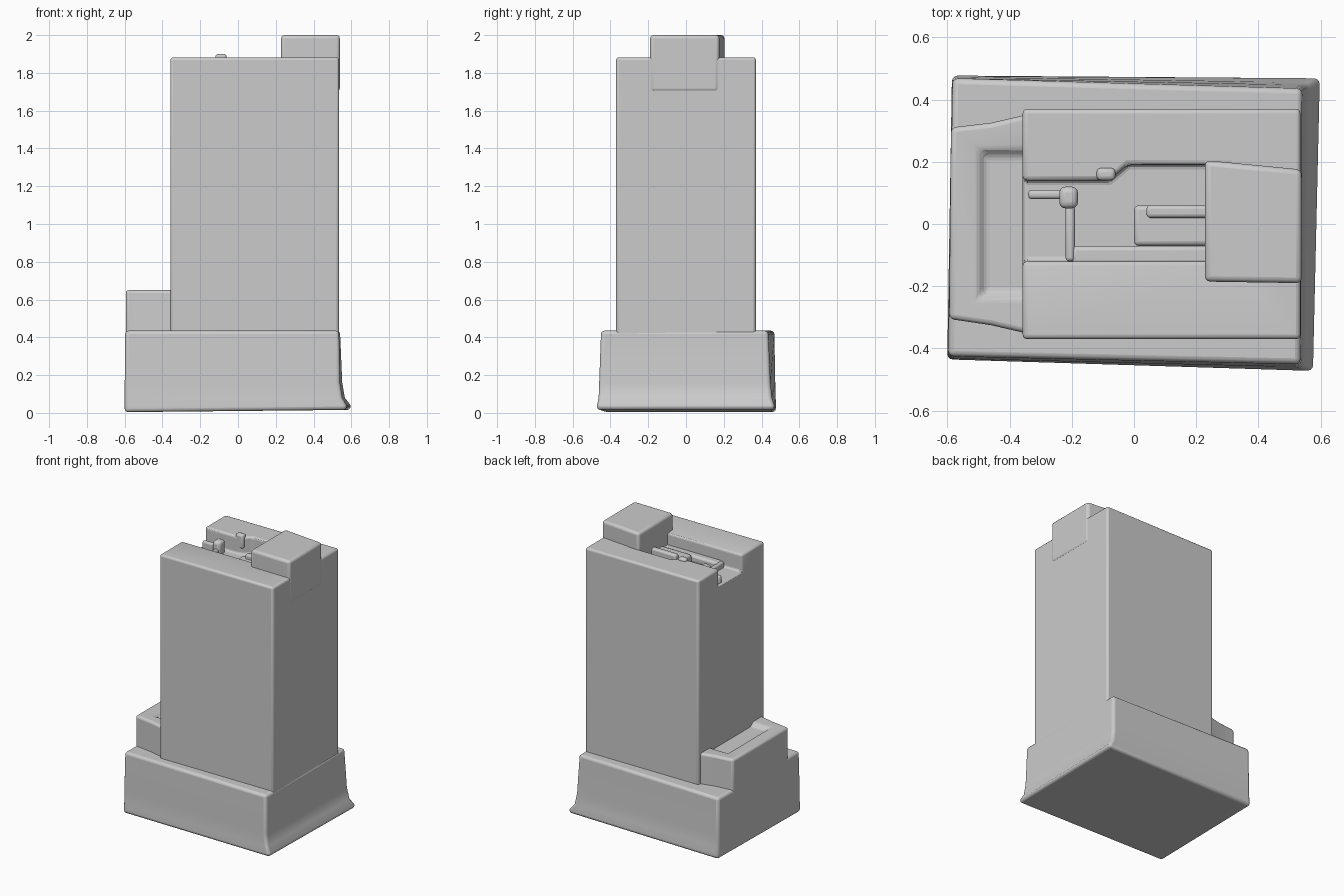
import bpy
import bmesh
import math

if "Cube" in bpy.data.objects:
    bpy.data.objects.remove(bpy.data.objects["Cube"], do_unlink=True)

grey = bpy.data.materials.new("plain grey")
grey.use_nodes = True
GREY = (0.6, 0.6, 0.6, 1)
grey.diffuse_color = GREY
grey.node_tree.nodes["Principled BSDF"].inputs["Base Color"].default_value = GREY


def loft(name, rings, bevel=0.015, cutters=()):
    """Solid through rings of equal length, cut and then rounded."""
    bm = bmesh.new()
    loops = [[bm.verts.new(p) for p in ring] for ring in rings]
    n = len(loops[0])
    bm.faces.new(loops[0][::-1])
    bm.faces.new(loops[-1])
    for low, high in zip(loops, loops[1:]):
        for i in range(n):
            j = (i + 1) % n
            bm.faces.new((low[i], low[j], high[j], high[i]))
    bmesh.ops.recalc_face_normals(bm, faces=bm.faces)
    mesh = bpy.data.meshes.new(name)
    bm.to_mesh(mesh)
    bm.free()
    mesh.materials.append(grey)
    obj = bpy.data.objects.new(name, mesh)
    bpy.context.collection.objects.link(obj)
    for cutter in cutters:
        cut = obj.modifiers.new("cut", "BOOLEAN")
        cut.operation = "DIFFERENCE"
        cut.solver = "EXACT"
        cut.object = cutter
    if bevel:
        rounded = obj.modifiers.new("rounded edges", "BEVEL")
        rounded.width = bevel
        rounded.segments = 3
        rounded.limit_method = "ANGLE"
        rounded.angle_limit = math.radians(35)
        bpy.context.view_layer.objects.active = obj
        obj.select_set(True)
        bpy.ops.object.shade_smooth_by_angle(angle=math.radians(40))
        obj.select_set(False)
    return obj


def ring(points, z):
    return [(x, y, z) for x, y in points]


def rect(x0, x1, y0, y1):
    return [(x0, y0), (x1, y0), (x1, y1), (x0, y1)]


def box(name, x, y, z, bevel=0.015, cutters=()):
    outline = rect(*x, *y)
    return loft(name, [ring(outline, z[0]), ring(outline, z[1])], bevel, cutters)


def helper(obj):
    obj.hide_render = True
    obj.hide_viewport = True
    obj.display_type = "WIRE"
    return obj


# Podium, slightly skewed, with a foot flaring out on the +x side
foot = [(-0.6, -0.435), (0.575, -0.472), (0.597, 0.468), (-0.585, 0.477)]
ankle = [(-0.6, -0.433), (0.552, -0.463), (0.566, 0.455), (-0.585, 0.475)]
shin = [(-0.6, -0.432), (0.54, -0.46), (0.552, 0.447), (-0.585, 0.473)]
crown = [(-0.597, -0.425), (0.535, -0.45), (0.54, 0.435), (-0.583, 0.468)]
base_ring = [(x, y, 0.004 + 0.01 * (x + 0.6)) for x, y in foot]
loft("podium", [base_ring, ring(foot, 0.04), ring(ankle, 0.08),
                ring(shin, 0.16), ring(crown, 0.435)], 0.018)

# Low annex on the -x side, with a shallow hollow in its roof
hollow = helper(loft("annex_hollow_cutter", [
    ring(rect(-0.48, -0.3, -0.22, 0.22), 0.625),
    ring(rect(-0.54, -0.3, -0.28, 0.28), 0.7)], 0))
annex = [(-0.594, -0.305), (-0.46, -0.325), (-0.33, -0.355),
         (-0.33, 0.355), (-0.46, 0.325), (-0.588, 0.31)]
loft("annex", [ring(annex, 0.3), ring(annex, 0.65)], 0.018, [hollow])

# Tower with a roof channel open towards -x
channel = [(-0.5, -0.12), (0.3, -0.12), (0.3, 0.19), (-0.02, 0.19),
           (-0.08, 0.14), (-0.5, 0.14)]
channel_cutter = helper(loft("roof_channel_cutter",
                             [ring(channel, 1.76), ring(channel, 2.1)], 0))
box("tower", (-0.358, 0.535), (-0.37, 0.37), (0.3, 1.882), 0.015, [channel_cutter])

# Roof block at the +x end
block = [(0.228, -0.185), (0.539, -0.19), (0.539, 0.175), (0.228, 0.205)]
loft("roof_block", [ring(block, 1.7), ring(block, 2.0)], 0.018)

# Plant units and ducts lying in the channel
box("plant_deck", (0.0, 0.25), (-0.07, 0.06), (1.74, 1.81))
box("plant_duct", (0.04, 0.25), (0.02, 0.06), (1.74, 1.84), 0.012)
box("plant_ledge", (-0.2, 0.25), (-0.13, -0.07), (1.74, 1.80))
box("plant_unit", (-0.24, -0.18), (0.05, 0.12), (1.74, 1.85), 0.02)
box("plant_pipe", (-0.34, -0.2), (0.08, 0.11), (1.74, 1.81), 0.012)
box("plant_cross_duct", (-0.22, -0.19), (-0.12, 0.06), (1.74, 1.80), 0.012)

# Small bump on the channel rim
box("rim_bump", (-0.12, -0.06), (0.14, 0.18), (1.8, 1.9), 0.014)
